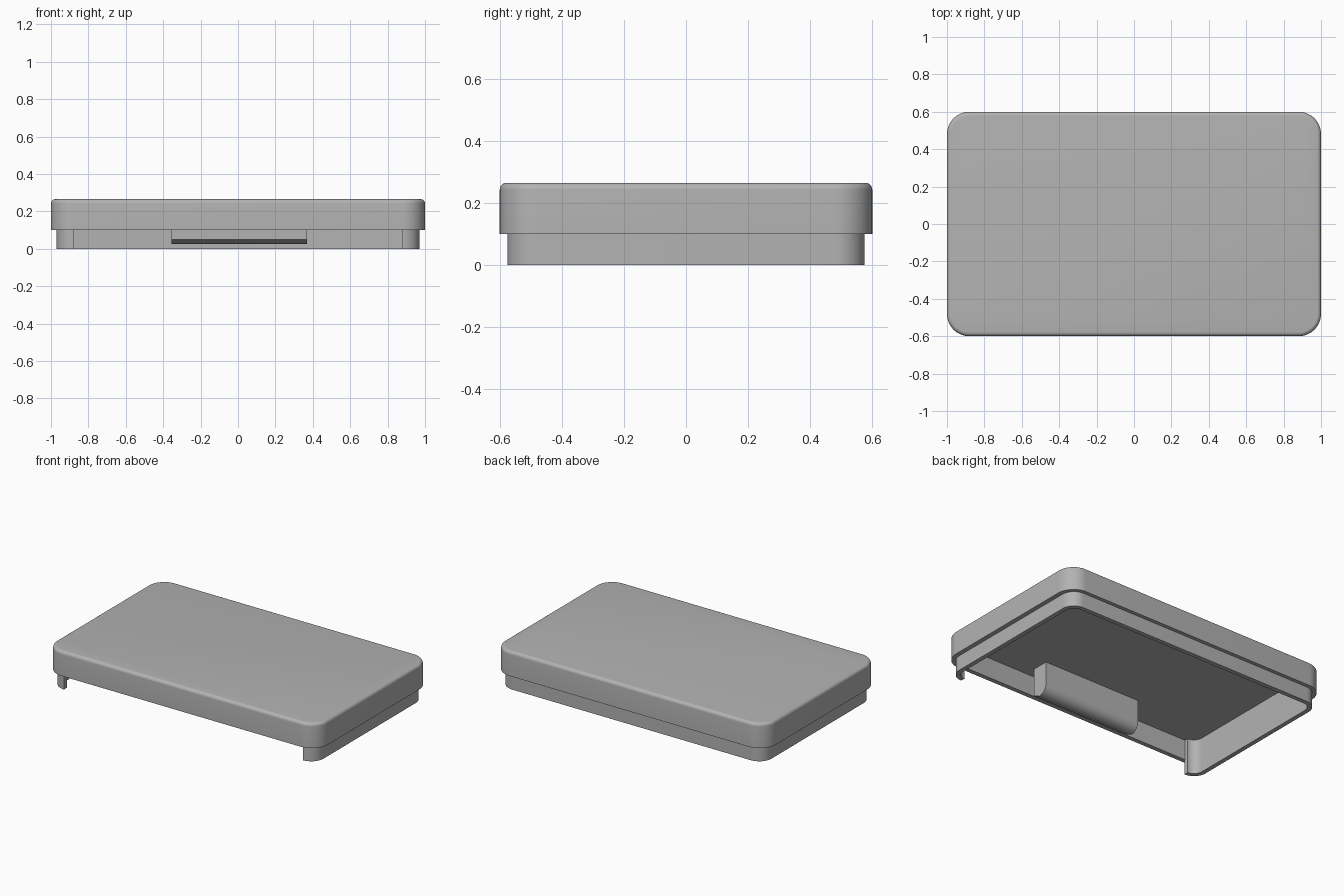
import bpy, bmesh, math

if "Cube" in bpy.data.objects:
    bpy.data.objects.remove(bpy.data.objects["Cube"])

gray = bpy.data.materials.new("gray plastic")
gray.diffuse_color = (0.45, 0.45, 0.45, 1)
gray.use_nodes = True
gray.node_tree.nodes["Principled BSDF"].inputs["Base Color"].default_value = gray.diffuse_color


def finish(name, bm):
    bmesh.ops.recalc_face_normals(bm, faces=bm.faces)
    me = bpy.data.meshes.new(name)
    bm.to_mesh(me)
    bm.free()
    ob = bpy.data.objects.new(name, me)
    bpy.context.collection.objects.link(ob)
    me.materials.append(gray)
    bpy.ops.object.select_all(action='DESELECT')
    bpy.context.view_layer.objects.active = ob
    ob.select_set(True)
    bpy.ops.object.shade_smooth_by_angle(angle=math.radians(35))
    return ob


def rounded(hx, hy, r, n=12):
    """Rounded rectangle outline, counter-clockwise from the front right corner."""
    pts = []
    for k, (sx, sy) in enumerate([(1, -1), (1, 1), (-1, 1), (-1, -1)]):
        for i in range(n + 1):
            a = math.radians(-90 + 90 * k + 90 * i / n)
            pts.append((sx * (hx - r) + r * math.cos(a), sy * (hy - r) + r * math.sin(a)))
    return pts


def bridge(bm, loops, closed=True):
    for a, b in zip(loops, loops[1:]):
        for i in range(len(a) if closed else len(a) - 1):
            j = (i + 1) % len(a)
            bm.faces.new((a[i], a[j], b[j], b[i]))


# Lid shell: ceiling, inner wall, bottom rim, outer wall, filleted top edge
X, Y, R, TOP, RIM, CEIL = 1.0, 0.6, 0.12, 0.265, 0.1, 0.235
F = 0.022
section = [(0.03, CEIL), (0.03, RIM), (0, RIM)]
for i in range(7):
    a = math.radians(15 * i)
    section.append((F * (1 - math.cos(a)), TOP - F + F * math.sin(a)))
bm = bmesh.new()
loops = [[bm.verts.new((x, y, z)) for x, y in rounded(X - d, Y - d, R - d)] for d, z in section]
bridge(bm, loops)
bm.faces.new(loops[0])
bm.faces.new(loops[-1])
finish("lid_shell", bm)

# Inner lip: three sides and corners, open along the front
GAP, T = 0.88, 0.03
LX, LY, LR = 0.97, 0.575, 0.09


def lip_path(d):
    return [(GAP, -LY + d)] + rounded(LX - d, LY - d, LR - d) + [(-GAP, -LY + d)]


bm = bmesh.new()
outer, inner = lip_path(0), lip_path(T)
loops = [[bm.verts.new((x, y, z)) for x, y in path]
         for path, z in ((outer, 0), (outer, CEIL), (inner, CEIL), (inner, 0))]
bridge(bm, loops + loops[:1], closed=False)
for k in (0, -1):
    bm.faces.new([l[k] for l in loops])
bmesh.ops.remove_doubles(bm, verts=bm.verts, dist=1e-5)
finish("inner_lip", bm)

# Latch block under the ceiling: rounded back edge, sloping underside
B, LOW, FR = -0.385, 0.025, 0.06
prof = [(-0.5, CEIL), (-0.5, 0.05)]
for i in range(9):
    a = math.radians(-90 + 90 * i / 8)
    prof.append((B - FR + FR * math.cos(a), LOW + FR + FR * math.sin(a)))
prof.append((B, CEIL))
bm = bmesh.new()
ends = [[bm.verts.new((x, y, z)) for y, z in prof] for x in (-0.355, 0.37)]
bridge(bm, ends)
for e in ends:
    bm.faces.new(e)
finish("latch_block", bm)
